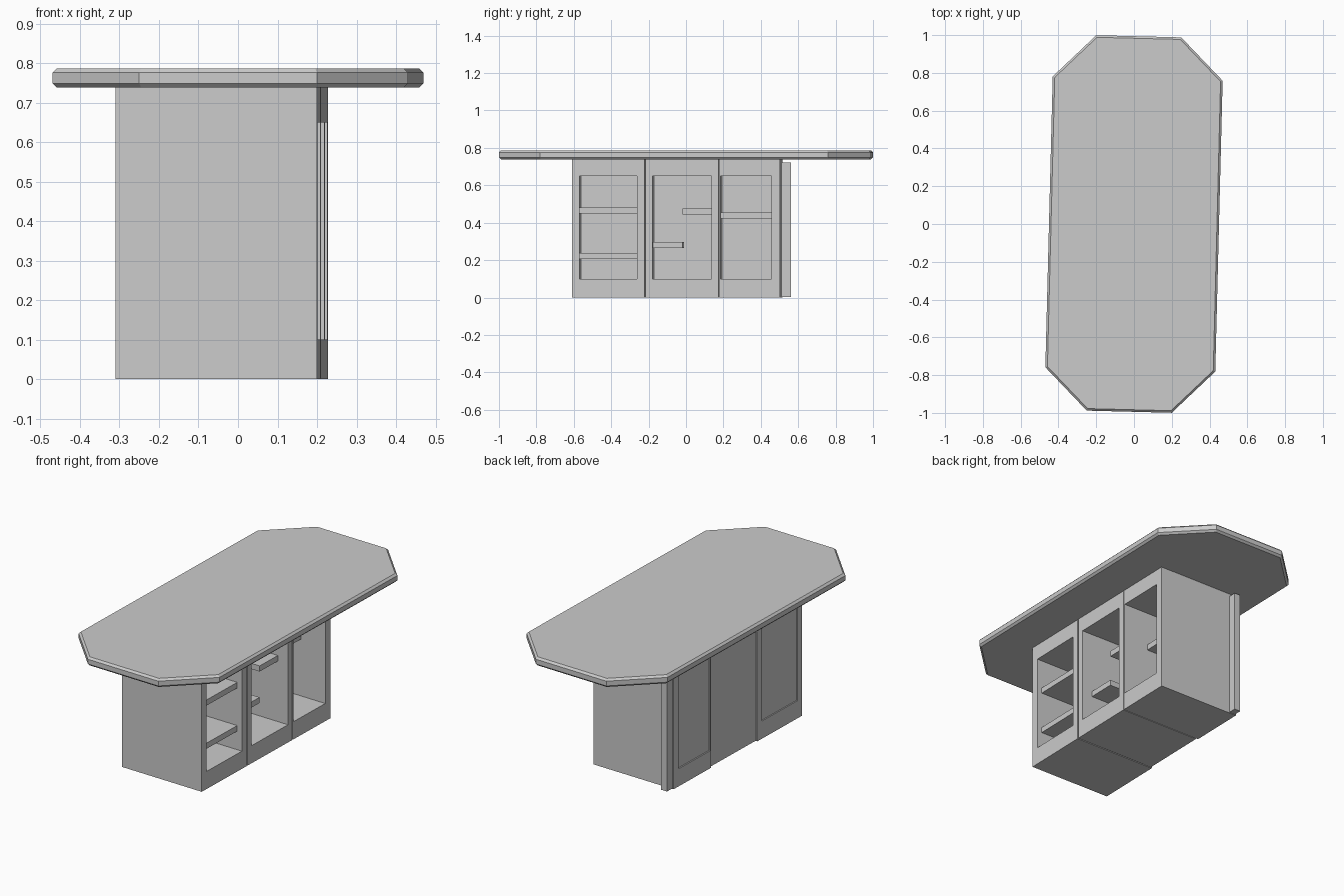
import bpy, bmesh, math

if "Cube" in bpy.data.objects:
    bpy.data.objects.remove(bpy.data.objects["Cube"])

TILT = math.radians(-1.45)   # whole piece stands slightly turned
Z0, Z1 = 0.738, 0.787        # underside and top of the tabletop


def finish(name, bm):
    bmesh.ops.recalc_face_normals(bm, faces=bm.faces)
    mesh = bpy.data.meshes.new(name)
    bm.to_mesh(mesh)
    bm.free()
    obj = bpy.data.objects.new(name, mesh)
    obj.rotation_euler.z = TILT
    bpy.context.collection.objects.link(obj)
    return obj


def box(name, x, y, z):
    bm = bmesh.new()
    bmesh.ops.create_cube(bm, size=1)
    for v in bm.verts:
        v.co = [r[0] + (c + 0.5) * (r[1] - r[0]) for c, r in zip(v.co, (x, y, z))]
    return finish(name, bm)


def frame(name, x, outer, inner):
    """Cabinet body: a rectangle with a rectangular opening, extruded along x."""
    bm = bmesh.new()
    loops = []
    for px in x:
        for y0, y1, z0, z1 in (outer, inner):
            loops.append([bm.verts.new((px, a, b))
                          for a, b in ((y0, z0), (y1, z0), (y1, z1), (y0, z1))])
    for a, b in ((0, 1), (1, 3), (3, 2), (2, 0)):
        for i in range(4):
            j = (i + 1) % 4
            bm.faces.new((loops[a][i], loops[a][j], loops[b][j], loops[b][i]))
    return finish(name, bm)


# Tabletop: long octagon with chamfered upper and lower rims
quarter = [(0.45, 0.77), (0.225, 0.994)]
outline = (quarter + [(-x, y) for x, y in reversed(quarter)]
           + [(-x, -y) for x, y in quarter] + [(x, -y) for x, y in reversed(quarter)])
bm = bmesh.new()
base = bm.faces.new([bm.verts.new((x, y, Z0)) for x, y in outline])
ext = bmesh.ops.extrude_face_region(bm, geom=[base], use_keep_orig=True)
for v in ext["geom"]:
    if isinstance(v, bmesh.types.BMVert):
        v.co.z = Z1
bmesh.ops.recalc_face_normals(bm, faces=bm.faces)
rims = [e for e in bm.edges if abs(e.verts[0].co.z - e.verts[1].co.z) < 1e-5]
bmesh.ops.bevel(bm, geom=rims, offset=0.011, segments=1, affect='EDGES')
finish("tabletop", bm)

# Three open cabinets: depth, outer y range, opening y range
cabinets = [
    ("front_cabinet", (-0.295, 0.215), (-0.605, -0.217), (-0.564, -0.257)),
    ("middle_cabinet", (-0.275, 0.215), (-0.211, 0.178), (-0.174, 0.142)),
    ("rear_cabinet", (-0.295, 0.215), (0.182, 0.508), (0.190, 0.464)),
]
for name, x, (y0, y1), (w0, w1) in cabinets:
    frame(name, x, (y0, y1, 0, Z0), (w0, w1, 0.10, 0.65))

# Back panel, projecting past the rear end
box("back_panel", (-0.288, -0.25), (-0.575, 0.555), (0.003, 0.722))

# Shelves: front edge x, y range, z range
shelves = [
    ("front_upper_shelf", 0.185, (-0.564, -0.257), (0.45, 0.482)),
    ("front_lower_shelf", 0.185, (-0.564, -0.257), (0.205, 0.237)),
    ("middle_low_shelf", 0.15, (-0.174, -0.016), (0.265, 0.297)),
    ("middle_high_shelf", 0.15, (-0.016, 0.142), (0.443, 0.475)),
    ("rear_shelf", 0.06, (0.190, 0.464), (0.422, 0.455)),
]
for name, xf, y, z in shelves:
    box(name, (-0.25, xf), y, z)
